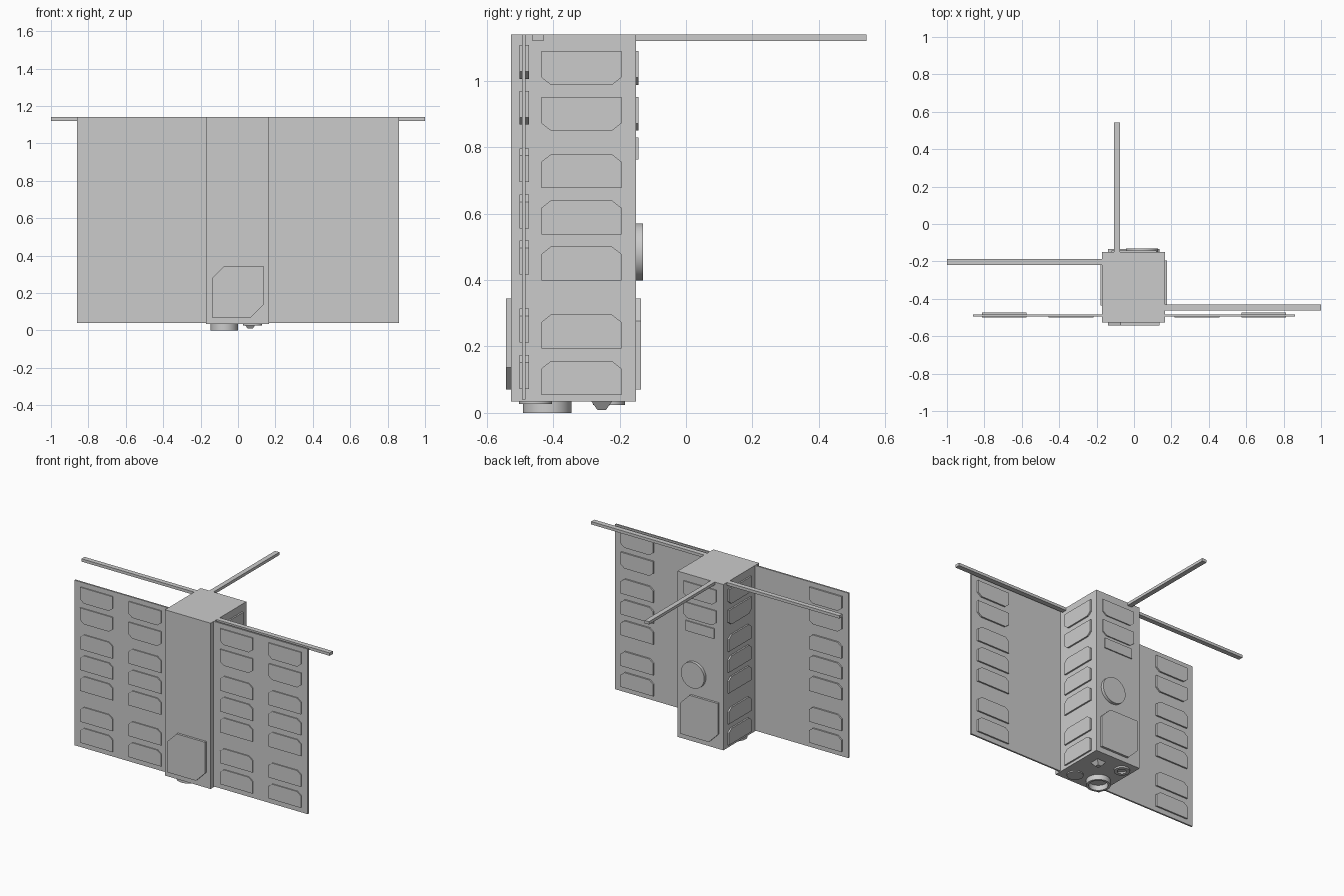
import bpy, bmesh, math
from mathutils import Vector

if "Cube" in bpy.data.objects:
    bpy.data.objects.remove(bpy.data.objects["Cube"])

X, Y, Z = Vector((1, 0, 0)), Vector((0, 1, 0)), Vector((0, 0, 1))


def finish(name, bm, smooth=False):
    bmesh.ops.recalc_face_normals(bm, faces=bm.faces)
    mesh = bpy.data.meshes.new(name)
    bm.to_mesh(mesh)
    bm.free()
    ob = bpy.data.objects.new(name, mesh)
    bpy.context.collection.objects.link(ob)
    if smooth:
        bpy.ops.object.select_all(action='DESELECT')
        bpy.context.view_layer.objects.active = ob
        ob.select_set(True)
        bpy.ops.object.shade_smooth_by_angle(angle=math.radians(30))
    return ob


def prism(bm, pts, origin, u, v, n, depth):
    """Extrude a 2D outline, laid in the u/v plane, along n."""
    base = [bm.verts.new(origin + u * a + v * b) for a, b in pts]
    top = [bm.verts.new(p.co + n * depth) for p in base]
    bm.faces.new(base)
    bm.faces.new(top)
    k = len(base)
    for i in range(k):
        j = (i + 1) % k
        bm.faces.new((base[i], base[j], top[j], top[i]))


def box(name, x0, x1, y0, y1, z0, z1):
    bm = bmesh.new()
    prism(bm, [(x0, y0), (x1, y0), (x1, y1), (x0, y1)], Z * z0, X, Y, Z, z1 - z0)
    return finish(name, bm)


def lathe(name, profile, origin, axis, seg=48):
    """Spin a (radius, height) profile around an axis through origin."""
    bm = bmesh.new()
    side = axis.orthogonal().normalized()
    vs = [bm.verts.new(origin + side * r + axis * h) for r, h in profile]
    es = [bm.edges.new(p) for p in zip(vs, vs[1:])]
    bmesh.ops.spin(bm, geom=vs + es, cent=origin, axis=axis, angle=math.tau,
                   steps=seg, use_duplicate=False)
    bmesh.ops.remove_doubles(bm, verts=bm.verts, dist=1e-5)
    return finish(name, bm, True)


# Solar cell: the top two have clipped bottom corners, the rest clipped top corners
CELL_Z = [1.039, 0.901, 0.728, 0.589, 0.45, 0.245, 0.105]
W, H, CW, CH = 0.12, 0.051, 0.028, 0.022
CELL = [(-W, -H), (W, -H), (W, H - CH), (W - CW, H), (-W + CW, H), (-W, H - CH)]


def cells(name, origin, u, n, depth, count=7):
    bm = bmesh.new()
    for i, z in enumerate(CELL_Z[:count]):
        prism(bm, CELL, origin + Z * z, u, -Z if i < 2 else Z, n, depth)
    return finish(name, bm)


# Body
BX0, BX1, BY0, BY1, BZ = -0.17, 0.167, -0.527, -0.15, 0.035
box("body", BX0, BX1, BY0, BY1, BZ, 1.14)
cells("body_cells_right", Vector((BX1 - 0.003, -0.315, 0)), Y, X, 0.013)
cells("body_cells_left", Vector((BX0 + 0.003, -0.315, 0)), Y, -X, 0.013)
cells("body_cells_back", Vector((0, BY1 - 0.003, 0)), X, Y, 0.010, 2)

# Deployable wings, with two cell columns in front and the outer one behind
for s, side in ((-1, "left"), (1, "right")):
    x0, x1 = sorted((s * 0.16, s * 0.86))
    box("wing_" + side, x0, x1, -0.494, -0.483, 0.04, 1.14)
    for x, col in ((0.337, "inner"), (0.694, "outer")):
        cells(f"wing_{side}_front_cells_{col}", Vector((s * x, -0.491, 0.018)), X, -Y, 0.01)
    cells(f"wing_{side}_back_cells", Vector((s * 0.694, -0.486, 0.018)), X, Y, 0.013)

# Patch antennas with two clipped corners, front and back
PATCH = [(-0.138, -0.137), (0.071, -0.137), (0.138, -0.07),
         (0.138, 0.137), (-0.071, 0.137), (-0.138, 0.07)]
for name, y, s in (("patch_front", BY0 + 0.003, -1), ("patch_back", BY1 - 0.003, 1)):
    bm = bmesh.new()
    prism(bm, PATCH, Vector((-0.002, y, 0.207)), X * -s, Z, Y * s, 0.018)
    finish(name, bm)

# Back details
box("back_plate", -0.105, 0.105, BY1 - 0.003, -0.143, 0.763, 0.83)
lathe("back_disc", [(0, 0), (0.086, 0), (0.086, 0.023), (0, 0.023)],
      Vector((0.043, BY1 - 0.003, 0.485)), Y)

# Whip antennas
box("whip_left", -1, BX0 + 0.01, -0.219, -0.187, 1.121, 1.14)
box("whip_right", BX1 - 0.01, 1, -0.463, -0.43, 1.121, 1.14)
box("whip_back", -0.107, -0.075, BY1 - 0.01, 0.543, 1.121, 1.14)

# Underside: launch ring, sensor ring, flat disc and pyramid sensor
lathe("launch_ring", [(0.073, 0.003), (0.073, -0.035), (0.058, -0.035), (0.058, 0.003)],
      Vector((-0.073, -0.418, BZ)), Z)
lathe("sensor_ring", [(0.048, 0.003), (0.048, -0.011), (0.027, -0.011), (0.027, 0.003)],
      Vector((-0.1, -0.232, BZ)), Z)
lathe("flat_disc", [(0, 0.003), (0.05, 0.003), (0.05, -0.008), (0, -0.008)],
      Vector((0.078, -0.453, BZ)), Z)
bm = bmesh.new()
rings = []
for h, z in ((0.033, BZ + 0.002), (0.013, 0.009)):
    rings.append([bm.verts.new((0.065 + h * a, -0.254 + h * b, z))
                  for a, b in ((-1, -1), (1, -1), (1, 1), (-1, 1))])
    bm.faces.new(rings[-1])
for i in range(4):
    j = (i + 1) % 4
    bm.faces.new((rings[0][i], rings[0][j], rings[1][j], rings[1][i]))
finish("pyramid_sensor", bm)
